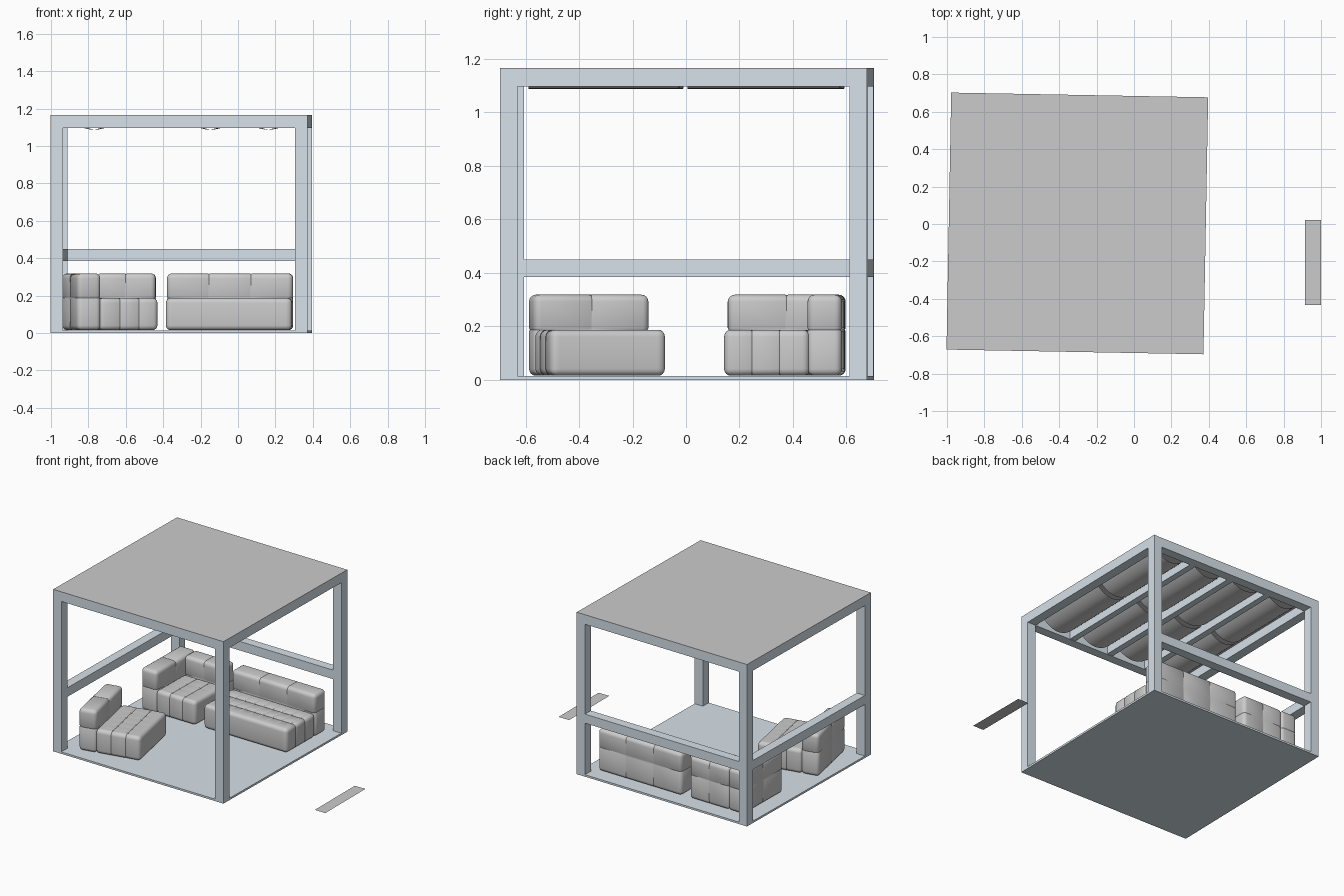
import bpy, bmesh, math
from mathutils import Matrix, Vector

if "Cube" in bpy.data.objects:
    bpy.data.objects.remove(bpy.data.objects["Cube"])

blue = bpy.data.materials.new("painted_frame")
blue.diffuse_color = (0.68, 0.76, 0.82, 1)
blue.use_nodes = True
blue.node_tree.nodes["Principled BSDF"].inputs["Base Color"].default_value = blue.diffuse_color


def place(x, y, deg):
    return Matrix.Translation((x, y, 0)) @ Matrix.Rotation(math.radians(deg), 4, 'Z')


def finish(name, bm, mat=None, smooth=False):
    me = bpy.data.meshes.new(name)
    bm.to_mesh(me)
    bm.free()
    ob = bpy.data.objects.new(name, me)
    bpy.context.collection.objects.link(ob)
    if mat:
        me.materials.append(mat)
    if smooth:
        bpy.ops.object.select_all(action='DESELECT')
        ob.select_set(True)
        bpy.context.view_layer.objects.active = ob
        bpy.ops.object.shade_smooth_by_angle(angle=math.radians(40))
    return ob


def cube(lo, hi):
    lo, hi = Vector(lo), Vector(hi)
    bm = bmesh.new()
    bmesh.ops.create_cube(bm, size=1)
    for v in bm.verts:
        v.co = (lo + hi) / 2 + v.co * (hi - lo)
    return bm


def box(name, lo, hi, m, mat=blue):
    bm = cube(lo, hi)
    bm.transform(m)
    return finish(name, bm, mat)


def cut(bm, axis, pos):
    no = Vector((0, 0, 0))
    no[axis] = 1
    bmesh.ops.bisect_plane(bm, geom=bm.verts[:] + bm.edges[:] + bm.faces[:],
                           plane_co=no * pos, plane_no=no, dist=1e-5)


def cushion(name, lo, hi, m, seams, tufts=None):
    """Rounded block; seams = [(axis, position)], tufts = axis along which the seams pucker."""
    bm = cube(lo, hi)
    bmesh.ops.bevel(bm, geom=bm.edges[:], offset=0.026, segments=4, profile=0.5, affect='EDGES')
    for axis, pos in seams:
        for d in (-0.006, 0, 0.006):
            cut(bm, axis, pos + d)
    pucker = []
    if tufts is not None:
        n = max(3, round((hi[tufts] - lo[tufts]) / 0.075))
        pucker = [lo[tufts] + (hi[tufts] - lo[tufts]) * (i + 0.5) / n for i in range(n)]
        for p in pucker:
            for d in (-0.012, 0, 0.012):
                cut(bm, tufts, p + d)
    bm.normal_update()
    moves = []
    for v in bm.verts:
        if any(abs(v.co[a] - p) < 1e-4 for a, p in seams):
            deep = any(abs(v.co[tufts] - p) < 1e-4 for p in pucker)
            moves.append((v, v.normal * (0.008 if deep else 0.003)))
    for v, d in moves:
        v.co -= d
    bm.transform(m)
    return finish(name, bm, None, True)


# pavilion frame
P = place(-0.303, 0.003, -1.05)
H, W, TOP = 0.687, 0.066, 1.163
I = H - W
box("floor", (-H, -H, 0), (H, H, 0.014), P)
for sx, nx in ((-1, "left"), (1, "right")):
    for sy, ny in ((-1, "front"), (1, "back")):
        cx, cy = sx * (H - W / 2), sy * (H - W / 2)
        box(f"post_{ny}_{nx}", (cx - W / 2, cy - W / 2, 0.014), (cx + W / 2, cy + W / 2, 1.097), P)
for s, n in ((-1, "front"), (1, "back")):
    c = s * (H - W / 2)
    box(f"top_beam_{n}", (-H, c - W / 2, 1.097), (H, c + W / 2, TOP), P)
for s, n in ((-1, "left"), (1, "right")):
    c = s * (H - W / 2)
    box(f"top_beam_{n}", (c - W / 2, -I, 1.097), (c + W / 2, I, TOP), P)
box("rail_back", (-I, I, 0.385), (I, H, 0.45), P)
box("rail_left", (-H, -I, 0.385), (-I, I, 0.45), P)
box("roof_sheet", (-H, -H, TOP), (H, H, TOP + 0.003), P, None)

# rafters and sagging canopy cloths
bay = 2 * I / 4
for i in range(1, 4):
    x = -I + i * bay
    box(f"rafter_{i}", (x - 0.022, -I, 1.1), (x + 0.022, I, TOP), P)
for i in range(4):
    cx = -I + (i + 0.5) * bay
    half = bay / 2 - 0.022
    sag = 0.055 if i == 1 else 0.067
    for y0, y1, n in ((-0.583, -0.022, "front"), (0.012, 0.58, "back")):
        bm = bmesh.new()
        rows = []
        for k in range(17):
            t = -1 + k / 8
            z = 1.155 - sag * (1 - t * t)
            rows.append([bm.verts.new((cx + half * t, y, z)) for y in (y0, y1)])
        for a, b in zip(rows, rows[1:]):
            bm.faces.new((a[0], b[0], b[1], a[1]))
        bm.transform(P)
        finish(f"canopy_cloth_{i}_{n}", bm, None, True)

# seating dimensions
Z0, ZS, ZB = 0.015, 0.187, 0.318
T, D = 0.128, 0.22


def thirds(axis, lo, hi):
    return [(axis, lo + (hi - lo) * k / 3) for k in (1, 2)]


# long sofa along the back
L = place(-0.045, 0.368, -1)
cushion("long_sofa_seat", (-0.337, -D, Z0), (0.337, D - T + 0.008, ZS), L,
        thirds(1, -D, D - T), 0)
cushion("long_sofa_back", (-0.337, D - T, Z0), (0.337, D, ZB), L,
        [(2, ZS), (0, -0.112), (0, 0.112)])

# corner sofa with back and side rest
C = place(-0.662, 0.374, -1)
cushion("corner_sofa_seat", (-D + T - 0.008, -D, Z0), (D, D - T + 0.008, ZS), C,
        thirds(0, -D + T, D), 1)
cushion("corner_sofa_back", (-D + T - 0.008, D - T, Z0), (D, D, ZB), C, [(2, ZS), (0, 0.06)])
cushion("corner_sofa_side", (-D, -D, Z0), (-D + T, D, ZB), C, [(2, ZS), (1, 0)])

# turned single chair
A = place(-0.685, -0.333, 11.4)
cushion("chair_seat", (-D + T - 0.008, -D, Z0), (D, D, ZS), A, thirds(0, -D + T, D), 1)
cushion("chair_back", (-D, -D, Z0), (-D + T, D, ZB), A, [(2, ZS), (1, 0)])

# loose flat strip on the ground beside the pavilion
bm = bmesh.new()
bm.faces.new([bm.verts.new(p) for p in
              ((0.915, -0.434, 0), (1.0, -0.434, 0), (1.0, 0.022, 0), (0.915, 0.022, 0))])
finish("ground_strip", bm)
